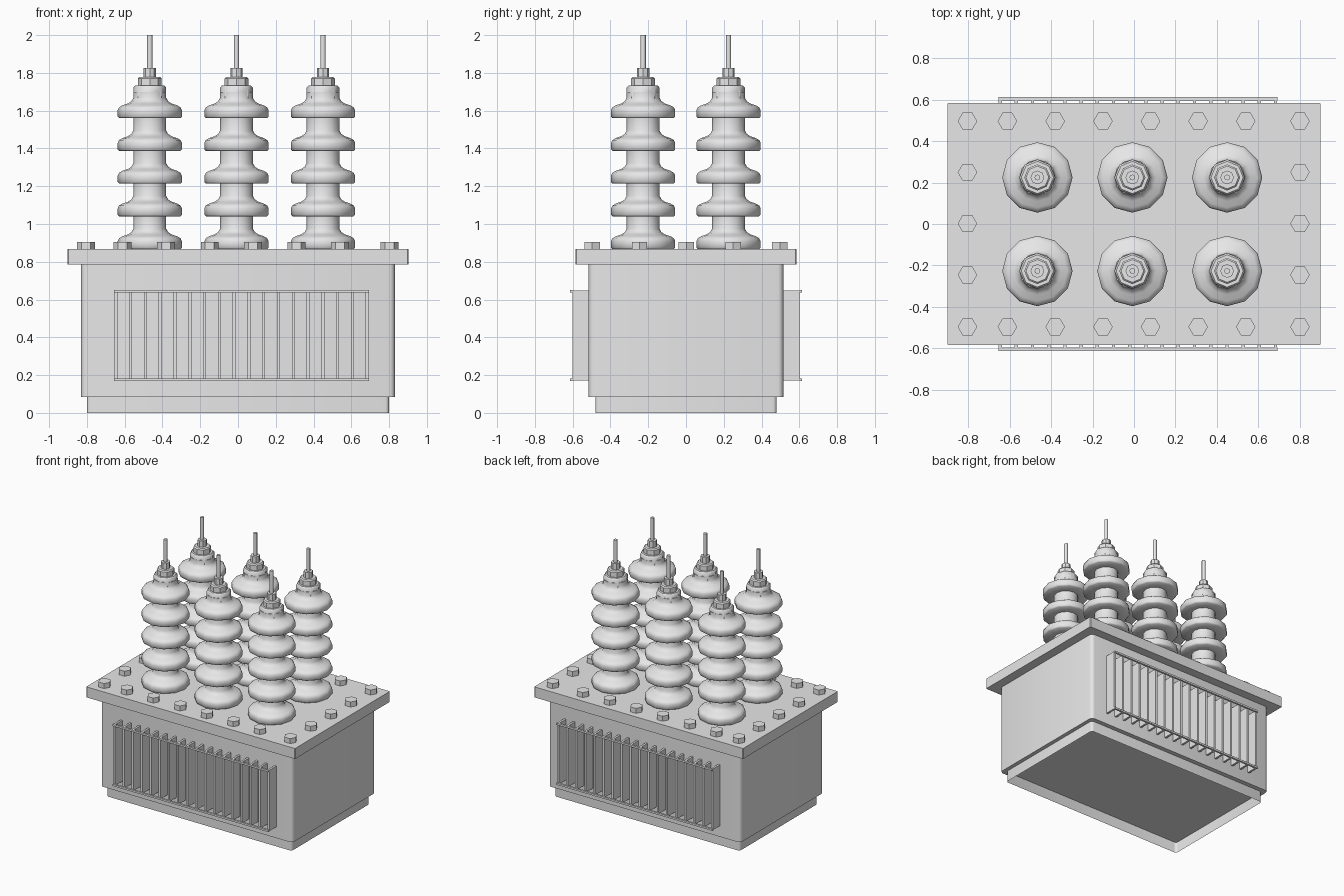
import bpy, bmesh, math
from mathutils import Matrix

if "Cube" in bpy.data.objects:
    bpy.data.objects.remove(bpy.data.objects["Cube"])

grey = bpy.data.materials.new("plain grey")
grey.diffuse_color = (0.8, 0.8, 0.8, 1)
grey.use_nodes = True
grey.node_tree.nodes["Principled BSDF"].inputs["Base Color"].default_value = grey.diffuse_color


def finish(name, bm, smooth=None):
    bmesh.ops.recalc_face_normals(bm, faces=bm.faces)
    mesh = bpy.data.meshes.new(name)
    bm.to_mesh(mesh)
    bm.free()
    mesh.materials.append(grey)
    ob = bpy.data.objects.new(name, mesh)
    bpy.context.collection.objects.link(ob)
    if smooth:
        bpy.ops.object.select_all(action='DESELECT')
        ob.select_set(True)
        bpy.context.view_layer.objects.active = ob
        bpy.ops.object.shade_smooth_by_angle(angle=math.radians(smooth))
    return ob


def add_box(bm, x0, x1, y0, y1, z0, z1):
    m = Matrix.Translation(((x0 + x1) / 2, (y0 + y1) / 2, (z0 + z1) / 2))
    m = m @ Matrix.Diagonal((x1 - x0, y1 - y0, z1 - z0, 1))
    bmesh.ops.create_cube(bm, size=1, matrix=m)


def rounded_box(name, hx, hy, z0, z1, r, segments=3, open_bottom=False):
    """Box with rounded upright edges."""
    bm = bmesh.new()
    add_box(bm, -hx, hx, -hy, hy, z0, z1)
    upright = [e for e in bm.edges if abs(e.verts[0].co.z - e.verts[1].co.z) > 0.01]
    bmesh.ops.bevel(bm, geom=upright, offset=r, segments=segments, profile=0.5, affect='EDGES')
    if open_bottom:
        ends = [f for f in bm.faces if abs(f.normal.z) > 0.9]
        bmesh.ops.delete(bm, geom=ends, context='FACES')
    return finish(name, bm, 35)


def lathe(bm, profile, sides, x, y):
    """Turn (radius, height) points around an upright axis and cap the top."""
    rings = []
    for r, z in profile:
        rings.append([bm.verts.new((x + r * math.cos(a), y + r * math.sin(a), z))
                      for a in (2 * math.pi * i / sides for i in range(sides))])
    for low, high in zip(rings, rings[1:]):
        for i in range(sides):
            j = (i + 1) % sides
            bm.faces.new((low[i], low[j], high[j], high[i]))
    bm.faces.new(rings[-1])


# Tank: hollow plinth, main body and overhanging lid
rounded_box("plinth", 0.80, 0.48, 0, 0.085, 0.02, open_bottom=True)
rounded_box("tank_body", 0.83, 0.515, 0.085, 0.785, 0.028)
rounded_box("lid", 0.902, 0.585, 0.785, 0.867, 0.005, 1)

# Cooling fins with thin rails on front and back
for side, label in ((-1, "front"), (1, "back")):
    bm = bmesh.new()
    for i in range(18):
        x = -0.647 + i * 0.0783
        y0, y1 = sorted((side * 0.51, side * 0.602))
        add_box(bm, x - 0.008, x + 0.008, y0, y1, 0.172, 0.648)
    finish(label + "_cooling_fins", bm)
    bm = bmesh.new()
    for z in (0.176, 0.644):
        y0, y1 = sorted((side * 0.598, side * 0.613))
        add_box(bm, -0.656, 0.693, y0, y1, z - 0.007, z + 0.007)
    finish(label + "_fin_rails", bm)

# Hexagonal lid bolts around the rim
spots = [(x, s * 0.497) for s in (-1, 1)
         for x in (-0.805, -0.612, -0.381, -0.15, 0.08, 0.31, 0.54, 0.802)]
spots += [(x, y) for x in (-0.805, 0.802) for y in (-0.246, 0.002, 0.25)]
bm = bmesh.new()
for x, y in spots:
    m = Matrix.Translation((x, y, 0.885)) @ Matrix.Rotation(math.pi / 6, 4, 'Z')
    bmesh.ops.create_cone(bm, cap_ends=True, segments=6, radius1=0.047,
                          radius2=0.047, depth=0.042, matrix=m)
finish("lid_bolts", bm)

# Insulator bushings: stacked sheds, stepped cap and terminal rod
shed = [(0.087, 0), (0.162, 0), (0.17, 0.008), (0.17, 0.042), (0.163, 0.057),
        (0.145, 0.068), (0.115, 0.078), (0.097, 0.09), (0.087, 0.108)]
sheds = [(r, 0.867 + k * 0.1733 + z) for k in range(5) for r, z in shed]
sheds.append((0.087, 1.70))
cap = [(0.087, 1.66), (0.087, 1.722), (0.078, 1.732), (0.063, 1.732),
       (0.063, 1.77), (0.055, 1.778), (0.033, 1.778), (0.033, 1.826)]
rod = [(0.014, 1.82), (0.014, 2.0)]
for x in (-0.467, -0.008, 0.45):
    for y in (-0.227, 0.225):
        for name, profile, sides, angle in (("insulator_sheds", sheds, 12, 50),
                                            ("insulator_cap", cap, 8, 40),
                                            ("terminal_rod", rod, 8, 50)):
            bm = bmesh.new()
            lathe(bm, profile, sides, x, y)
            finish(name, bm, angle)
